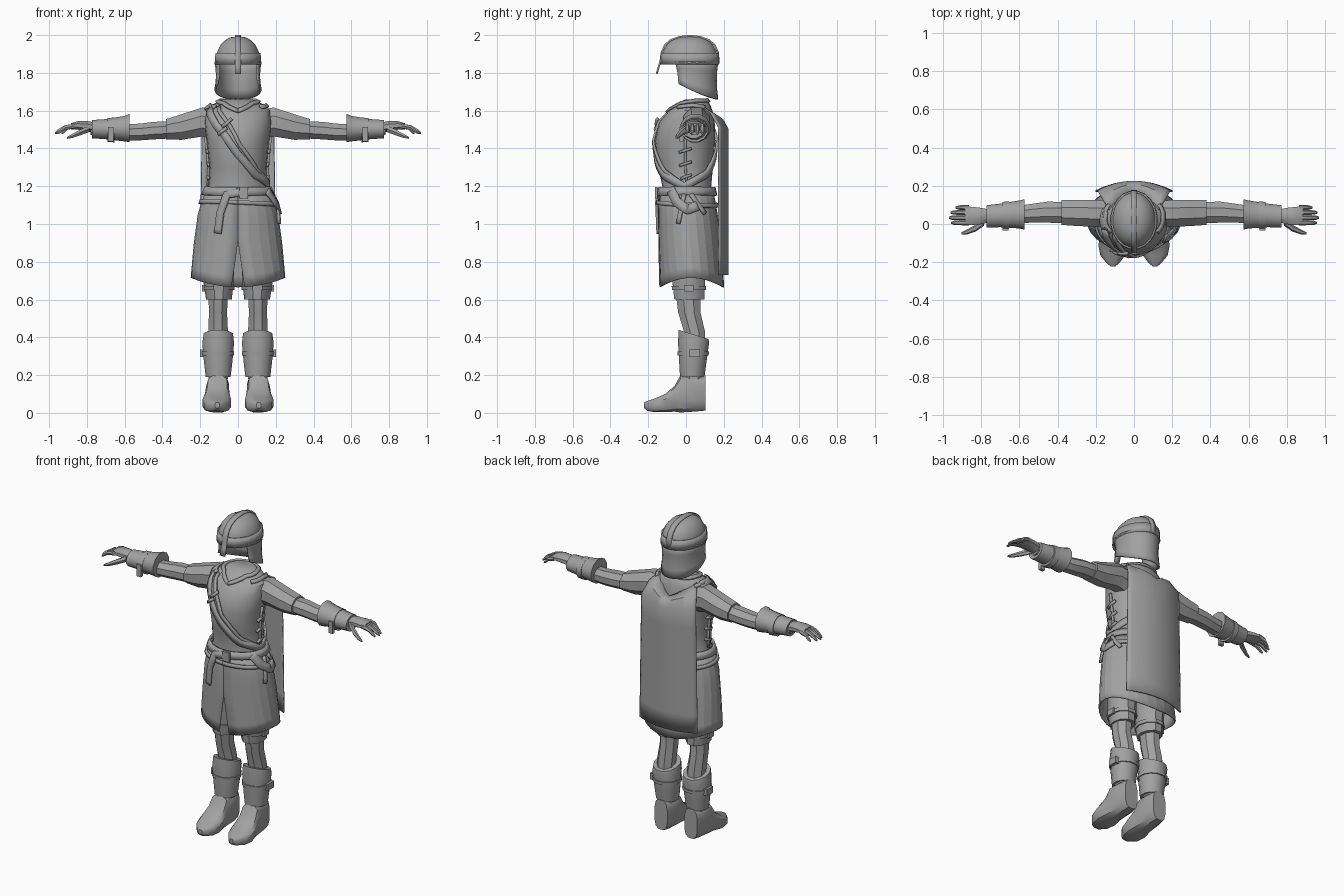
import bpy, bmesh, math
from math import sin, cos, pi, radians
from mathutils import Vector

if "Cube" in bpy.data.objects:
    bpy.data.objects.remove(bpy.data.objects["Cube"])

grey = bpy.data.materials.new("plain_grey")
grey.diffuse_color = (0.36, 0.36, 0.36, 1)
grey.use_nodes = True
grey.node_tree.nodes["Principled BSDF"].inputs["Base Color"].default_value = grey.diffuse_color


def finish(name, verts, faces, mirror=False, thick=0, angle=35):
    me = bpy.data.meshes.new(name)
    me.from_pydata([tuple(v) for v in verts], [], faces)
    bm = bmesh.new()
    bm.from_mesh(me)
    bmesh.ops.recalc_face_normals(bm, faces=bm.faces)
    bm.to_mesh(me)
    bm.free()
    me.materials.append(grey)
    ob = bpy.data.objects.new(name, me)
    bpy.context.collection.objects.link(ob)
    bpy.ops.object.select_all(action='DESELECT')
    ob.select_set(True)
    bpy.context.view_layer.objects.active = ob
    bpy.ops.object.shade_smooth_by_angle(angle=radians(angle))
    if thick:
        m = ob.modifiers.new("thickness", 'SOLIDIFY')
        m.thickness = thick
        m.offset = 0
    if mirror:
        ob.modifiers.new("mirror", 'MIRROR')
    return ob


def grid(name, rows, cyclic=False, caps=False, **kw):
    n = len(rows[0])
    verts = [v for r in rows for v in r]
    faces = [(i * n + j, i * n + (j + 1) % n, (i + 1) * n + (j + 1) % n, (i + 1) * n + j)
             for i in range(len(rows) - 1) for j in range(n if cyclic else n - 1)]
    if caps:
        faces += [tuple(range(n)), tuple(range(len(verts) - n, len(verts)))]
    return finish(name, verts, faces, **kw)


def loft(name, axis, sections, n=12, power=1, slant=0, caps=True, **kw):
    """Sections: position on axis, two centre coordinates, two radii."""
    rows = []
    for k, (t, c1, c2, r1, r2) in enumerate(sections):
        row = []
        for j in range(n):
            a = 2 * pi * (j + 0.5) / n
            u = c1 + r1 * math.copysign(abs(sin(a)) ** power, sin(a))
            v = c2 - r2 * math.copysign(abs(cos(a)) ** power, cos(a))
            s = slant * cos(a) if k == 0 else 0
            row.append({'x': (t, u, v), 'y': (u, t, v), 'z': (u, v, t + s)}[axis])
        rows.append(row)
    return grid(name, rows, cyclic=True, caps=caps, **kw)


def ribbon(name, pts, normals, width, thick=0.012, cyclic=False, **kw):
    left, right, n = [], [], len(pts)
    for i, p in enumerate(pts):
        a = pts[(i - 1) % n] if cyclic or i else p
        b = pts[(i + 1) % n] if cyclic or i < n - 1 else p
        side = (b - a).cross(normals[i]).normalized() * width / 2
        left.append(p - side)
        right.append(p + side)
    if cyclic:
        left.append(left[0])
        right.append(right[0])
    return grid(name, [left, right], thick=thick, **kw)


# Body profile: height, centre y, half width, half depth
BODY = [(.66, .03, .248, .165), (.9, .02, .226, .158), (1.05, .01, .205, .15),
        (1.12, .005, .185, .143), (1.19, .005, .155, .128), (1.3, -.003, .15, .145),
        (1.44, -.005, .165, .16), (1.54, .005, .178, .147), (1.6, .025, .172, .115),
        (1.635, .042, .13, .085), (1.66, .05, .075, .055)]


def body(a, z, off=0.0):
    z = max(BODY[0][0], min(BODY[-1][0], z))
    for p, q in zip(BODY, BODY[1:]):
        if z <= q[0]:
            t = (z - p[0]) / (q[0] - p[0])
            c, rx, ry = (p[i] + (q[i] - p[i]) * t for i in (1, 2, 3))
            return Vector(((rx + off) * sin(a), c - (ry + off) * cos(a), z))


def body_strap(name, keys, width, off=0.012, cyclic=False, steps=5, **kw):
    """Strap through (degrees, height) points, laid on the body."""
    pts, nors = [], []
    ends = keys[1:] + ([(keys[0][0] + 360, keys[0][1])] if cyclic else [])
    samples = [(a0 + (a1 - a0) * s / steps, z0 + (z1 - z0) * s / steps)
               for (a0, z0), (a1, z1) in zip(keys, ends) for s in range(steps)]
    if not cyclic:
        samples.append(keys[-1])
    for d, z in samples:
        a = radians(d)
        da = body(a + .02, z) - body(a - .02, z)
        dz = body(a, z + .008) - body(a, z - .008)
        nor = da.cross(dz).normalized()
        pts.append(body(a, z) + nor * off)
        nors.append(nor)
    return ribbon(name, pts, nors, width, cyclic=cyclic, **kw)


def box(name, centre, size, mirror=False):
    v = [Vector(centre) + Vector((x * size[0], y * size[1], z * size[2])) / 2
         for x in (-1, 1) for y in (-1, 1) for z in (-1, 1)]
    f = [(0, 1, 3, 2), (4, 6, 7, 5), (0, 4, 5, 1), (2, 3, 7, 6), (0, 2, 6, 4), (1, 5, 7, 3)]
    return finish(name, v, f, mirror=mirror)


# Torso
heights = [1.1, 1.15] + [p[0] for p in BODY[4:]]
grid("torso", [[body(2 * pi * j / 24, z) for j in range(24)] for z in heights],
     cyclic=True, caps=True)

# Skirt with an open front slit
rows = []
for k in range(9):
    t, row = k / 8, []
    for j in range(25):
        gap = .14 * max(0, (t - .5) / .5)
        a = gap + (2 * pi - 2 * gap) * j / 24
        bottom = .69 - .025 * cos(2 * a)
        row.append(body(a, 1.16 + (bottom - 1.16) * t, .004))
    rows.append(row)
grid("skirt", rows, thick=.008, angle=8)

# Belts, collar and straps
body_strap("belt", [(d, 1.168) for d in range(0, 360, 60)], .045, .018, True)
body_strap("lower_belt", [(d, 1.105 + .012 * cos(radians(d + 40))) for d in range(0, 360, 30)],
           .022, .014, True)
body_strap("belt_tail", [(8, 1.165), (-18, 1.15), (-25, 1.06), (-27, .95)], .04, .024)
body_strap("collar", [(0, 1.595), (35, 1.635), (90, 1.648), (180, 1.65), (270, 1.648), (325, 1.635)],
           .022, .006, True)
LOOP = [(-62, 1.605), (-24, 1.47), (0, 1.37), (36, 1.26), (85, 1.2), (140, 1.27),
        (180, 1.4), (225, 1.54), (262, 1.62)]
body_strap("cross_strap", LOOP, .04, .01, True)
body_strap("thin_cross_strap", [(-40, 1.615), (-14, 1.52), (3, 1.42), (40, 1.285), (80, 1.215)],
           .02, .008)
for i, z in enumerate((1.49, 1.53)):
    body_strap("strap_buckle", [(-34 + 8 * i, z - .02), (-18 + 8 * i, z + .015)], .016, .022, steps=2)
box("belt_buckle", (.03, -.158, 1.166), (.045, .014, .06))
for s in (-1, 1):
    body_strap("shoulder_strap", [(s * 48, 1.612), (s * 90, 1.622), (s * 128, 1.612)], .022, .01)
    for z in (1.24, 1.31, 1.38):
        body_strap("side_lace", [(s * 78, z), (s * 102, z + .02)], .014, .008, steps=2)
    body_strap("side_seam", [(s * 90, 1.2), (s * 90, 1.46)], .012, .006)

# Hip holder
body_strap("hip_strap_front", [(85, 1.15), (72, 1.0)], .022, .018)
body_strap("hip_strap_back", [(98, 1.15), (122, 1.05)], .022, .018)
body_strap("hip_holder", [(58, 1.17), (72, 1.11), (90, 1.07), (108, 1.09)], .05, .022)

# Cape
rows = []
for k in range(10):
    row = []
    for j in range(17):
        u = j / 8 - 1
        e = abs(u)
        if k == 0:
            p = (u * .13, .165 - .09 * e ** 1.5, 1.545 + .085 * e ** 1.2)
        elif k == 1:
            p = (u * .165, .205 - .075 * e ** 2, 1.525 + .065 * e)
        else:
            t = (k - 2) / 7
            p = (u * (.19 + .012 * t), .222 - .05 * u * u, 1.50 + (.73 - 1.50) * t + .015 * e * (1 - t))
        row.append(p)
    rows.append(row)
grid("cape", rows, thick=.008)

# Arms
loft("sleeve", 'x', [(.13, .055, 1.53, .07, .085), (.19, .055, 1.54, .076, .083),
                     (.30, .058, 1.513, .074, .073), (.38, .06, 1.502, .07, .058)], 8, mirror=True)
loft("forearm", 'x', [(.34, .06, 1.5, .058, .05), (.45, .062, 1.494, .06, .05),
                      (.52, .058, 1.487, .054, .048), (.6, .05, 1.485, .05, .046),
                      (.78, .045, 1.5, .035, .03)], 8, mirror=True)
loft("gauntlet", 'x', [(.575, .05, 1.508, .082, .077), (.60, .05, 1.505, .076, .07),
                       (.70, .045, 1.502, .064, .055), (.772, .04, 1.502, .06, .05)], 12, mirror=True)
loft("gauntlet_strap", 'x', [(.655, .047, 1.498, .074, .068), (.69, .046, 1.498, .072, .065)], 12,
     mirror=True)
box("gauntlet_buckle", (.673, -.024, 1.475), (.03, .02, .075), True)
loft("palm", 'x', [(.75, .042, 1.508, .035, .03), (.80, .042, 1.518, .046, .03),
                   (.85, .042, 1.522, .052, .024), (.885, .044, 1.517, .052, .017)], 8, mirror=True)
for i, (y, tip) in enumerate(((.086, .935), (.06, .962), (.033, .97), (.006, .958))):
    m = (.87 + tip) / 2
    loft("finger_%d" % (i + 1), 'x', [(.865, y, 1.52, .014, .014), (m, y + .001, 1.51, .013, .013),
         (tip - .015, y, 1.49, .011, .011), (tip, y, 1.48, .005, .006)], 6, mirror=True)
loft("thumb", 'x', [(.785, .012, 1.505, .02, .02), (.83, -.022, 1.487, .018, .018),
                    (.875, -.042, 1.467, .013, .013), (.905, -.05, 1.456, .006, .006)], 6, mirror=True)

# Legs
loft("trouser_leg", 'z', [(.92, .105, .02, .085, .095), (.69, .103, .014, .08, .09),
                          (.60, .101, .018, .068, .084)], 10, mirror=True)
loft("knee_strap", 'z', [(.672, .103, .015, .085, .096), (.65, .103, .016, .083, .094)], 10, mirror=True)
loft("lower_leg", 'z', [(.62, .105, .012, .055, .07), (.53, .106, .018, .052, .064),
                        (.43, .105, .045, .056, .06), (.18, .105, .04, .056, .058)], 8, mirror=True)
loft("boot_cuff", 'z', [(.415, .104, .04, .08, .082), (.37, .105, .04, .087, .085),
                        (.27, .105, .036, .078, .075), (.19, .105, .033, .068, .067)], 12,
     slant=.025, mirror=True)
loft("boot_strap", 'z', [(.325, .105, .038, .088, .087), (.305, .105, .038, .087, .085)], 12, mirror=True)
box("boot_buckle", (.188, .045, .315), (.025, .06, .04), True)
box("knee_buckle", (.183, .015, .66), (.014, .05, .035), True)

# Boot foot: y, x centre, z centre, half width, half height
loft("boot_foot", 'y', [(.102, .105, .105, .046, .095), (.05, .105, .105, .06, .1),
                        (-.03, .108, .1, .062, .1), (-.06, .11, .075, .066, .07),
                        (-.11, .112, .052, .077, .049), (-.165, .112, .04, .066, .037),
                        (-.205, .11, .037, .034, .027), (-.222, .11, .041, .012, .015)],
     12, power=.65, mirror=True)

# Helmet
loft("helmet_dome", 'z', [(1.86, 0, .02, .117, .148), (1.91, 0, .02, .112, .144),
                          (1.945, 0, .02, .096, .126), (1.972, 0, .02, .072, .098),
                          (1.988, 0, .02, .042, .06), (1.993, 0, .02, .008, .012)], 20, caps=False)
loft("helmet_band", 'z', [(1.905, 0, .02, .116, .148), (1.845, 0, .02, .12, .151)], 20,
     caps=False, thick=.01)
rows = []
for k in range(5):
    t, row = k / 4, []
    for j in range(17):
        a0 = radians(58 + 8 * t)
        a = a0 + (2 * pi - 2 * a0) * j / 16
        low = 1.66 + .085 * ((1 + cos(a)) / 1.45) ** 1.3
        flare = .008 * (2 * t - 1) ** 2
        row.append(((.112 + flare) * sin(a), .02 - (.138 + flare) * cos(a), 1.86 + (low - 1.86) * t))
    rows.append(row)
grid("neck_guard", rows, thick=.01)
ARCH = [(-.155, 1.795), (-.142, 1.84), (-.134, 1.87), (-.13, 1.905), (-.113, 1.945), (-.083, 1.973),
        (-.035, 1.99), (.02, 1.996), (.075, 1.99), (.123, 1.973), (.153, 1.945), (.17, 1.905), (.173, 1.85)]
ribbon("helmet_ridge", [Vector((0, y, z)) for y, z in ARCH],
       [Vector((0, y - .02, max(z - 1.86, 0) + .001)) for y, z in ARCH], .034, .01)
